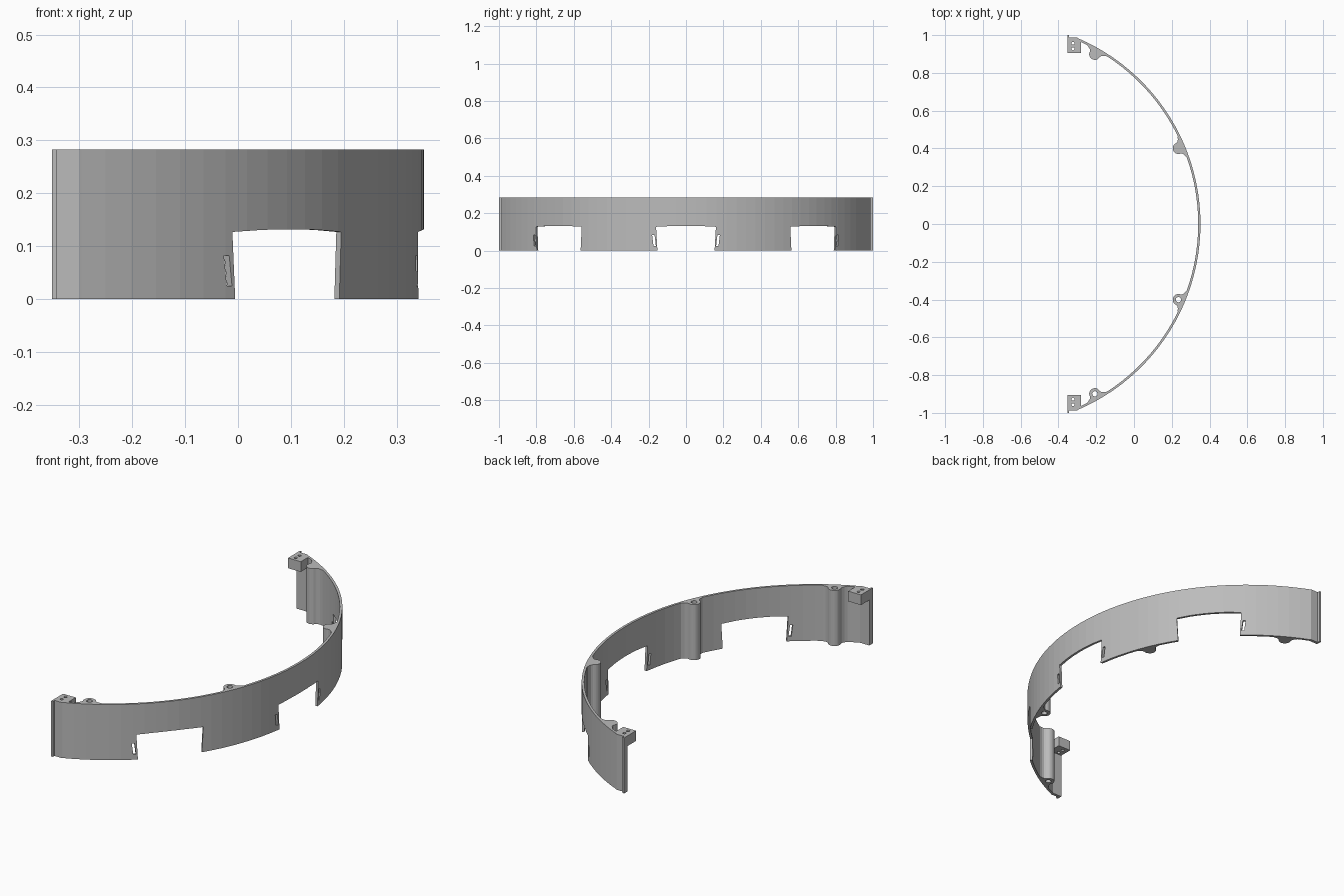
import bpy, bmesh
from math import sin, cos, pi, radians
from mathutils import Matrix, Vector

if "Cube" in bpy.data.objects:
    bpy.data.objects.remove(bpy.data.objects["Cube"])

CX, R, T, H = -0.718, 1.07, 0.012, 0.283   # arc centre, outer radius, thickness, height
END = 67                                   # half sweep of the arc in degrees

grey = bpy.data.materials.new("plain_grey")
grey.use_nodes = True
grey.diffuse_color = (0.5, 0.5, 0.5, 1)
grey.node_tree.nodes["Principled BSDF"].inputs["Base Color"].default_value = (0.5, 0.5, 0.5, 1)


def prism(name, outline, lo, hi, matrix=Matrix()):
    """Extrude a 2D outline from lo to hi along local z, then place it."""
    bm = bmesh.new()
    face = bm.faces.new([bm.verts.new((x, y, lo)) for x, y in outline])
    top = bmesh.ops.extrude_face_region(bm, geom=[face])["geom"]
    bmesh.ops.translate(bm, vec=(0, 0, hi - lo),
                        verts=[g for g in top if isinstance(g, bmesh.types.BMVert)])
    bm.transform(matrix)
    bmesh.ops.recalc_face_normals(bm, faces=bm.faces)
    mesh = bpy.data.meshes.new(name)
    bm.to_mesh(mesh)
    bm.free()
    mesh.materials.append(grey)
    obj = bpy.data.objects.new(name, mesh)
    bpy.context.collection.objects.link(obj)
    return obj


def cut(obj, cutter):
    """Subtract the cutter and remove it."""
    mod = obj.modifiers.new("cut", "BOOLEAN")
    mod.operation, mod.solver, mod.object = "DIFFERENCE", "EXACT", cutter
    bpy.context.view_layer.objects.active = obj
    bpy.ops.object.modifier_apply(modifier=mod.name)
    bpy.data.objects.remove(cutter)


def frame(deg, upright):
    """Local x runs along the wall; local y is up (upright) or outward."""
    a = radians(deg)
    along, out, up = Vector((-sin(a), cos(a), 0)), Vector((cos(a), sin(a), 0)), Vector((0, 0, 1))
    cols = (along, up, out) if upright else (along, out, up)
    m = Matrix(cols).transposed().to_4x4()
    m.translation = (CX, 0, 0)
    return m


def arc(r, start, stop, n, cx=0.0, cy=0.0):
    angles = [radians(start + (stop - start) * i / n) for i in range(n + 1)]
    return [(cx + r * cos(a), cy + r * sin(a)) for a in angles]


def circle(r, cx, cy, n=20):
    return arc(r, 0, 360 - 360 / n, n - 1, cx, cy)


# Curved wall
wall = prism("curved_wall", arc(R, -END, END, 46, CX) + arc(R - T, END, -END, 46, CX), 0, H)

# Three windows, each with a leaning slot on both sides
window = [(-0.15, -0.05), (0.15, -0.05), (0.16, 0.127), (0.08, 0.131),
          (0, 0.132), (-0.08, 0.131), (-0.16, 0.127)]
for deg in (-40, 0, 40):
    m = frame(deg, True)
    cut(wall, prism("window_cutter", window, 1, 1.2, m))
    for s in (-1, 1):
        slot = [(s * 0.161, 0.025), (s * 0.174, 0.025), (s * 0.181, 0.082), (s * 0.168, 0.082)]
        cut(wall, prism("slot_cutter", slot, 1, 1.2, m))

# Screw bosses, full height with flared sides
half = [(0.06, R - 0.007), (0.058, R - 0.016), (0.044, R - 0.021), (0.034, R - 0.028)]
boss = half + arc(0.03, 0, -180, 14, 0, R - 0.036) + [(-x, y) for x, y in reversed(half)]
for side, s in (("left", 1), ("right", -1)):
    for place, deg in (("inner", 22.8), ("outer", 60.4)):
        m = frame(s * deg, False)
        obj = prism(f"{place}_boss_{side}", boss, 0, H, m)
        cut(obj, prism("hole_cutter", circle(0.014, 0, R - 0.036), -0.1, 0.4, m))

# End posts with a small outer lip, and drilled blocks at the top
X0 = -0.352
post = [(X0, 0.972), (-0.299, 0.972), (-0.296, 0.985), (-0.30, 0.987),
        (-0.343, 0.987), (-0.343, 1), (X0, 1)]
block = [(X0, 0.905), (-0.28, 0.905), (-0.28, 0.974), (-0.30, 0.98), (X0, 0.98)]
for name, s in (("back", 1), ("front", -1)):
    flip = Matrix.Diagonal((1, s, 1, 1))
    prism(f"{name}_end_post", post, 0, H, flip)
    obj = prism(f"{name}_top_block", block, H - 0.052, H, flip)
    for y in (0.927, 0.957):
        cut(obj, prism("hole_cutter", circle(0.008, -0.323, y, 16), 0.1, 0.4, flip))
